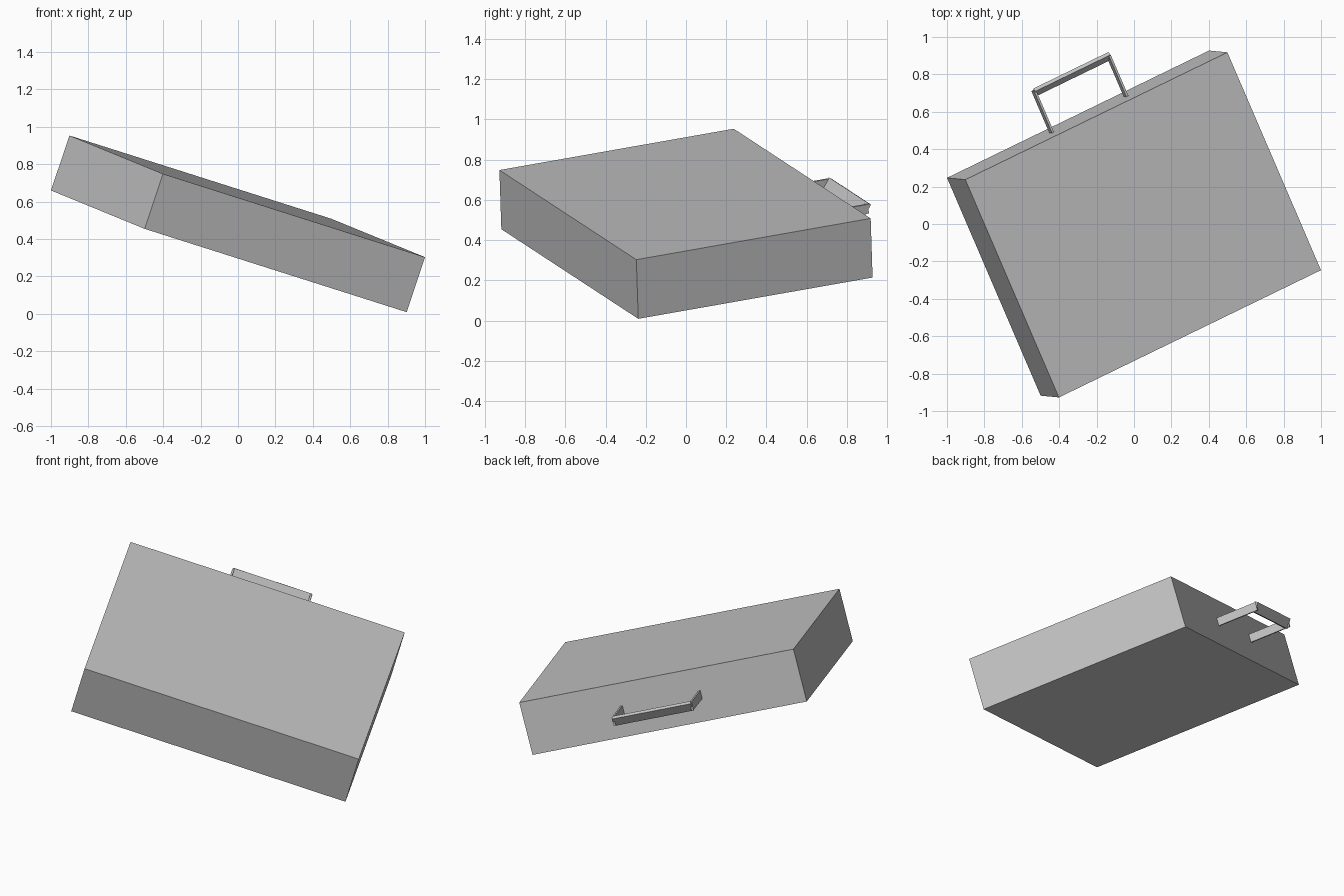
import bpy
from math import radians
from mathutils import Matrix, Vector

cube = bpy.data.objects.get("Cube")
if cube:
    bpy.data.objects.remove(cube, do_unlink=True)

# Single flat grey for the whole case
grey = bpy.data.materials.new("plain_grey")
grey.use_nodes = True
colour = (0.55, 0.55, 0.55, 1)
grey.diffuse_color = colour
grey.node_tree.nodes["Principled BSDF"].inputs["Base Color"].default_value = colour

# Tilted frame of the case: width, depth and thickness axes
width_axis = Vector((1.40, 0.68, -0.445)).normalized()
thick_axis = width_axis.cross(Vector((-0.50, 1.165, 0.205))).normalized()
depth_axis = thick_axis.cross(width_axis)
tilt = Matrix((width_axis, depth_axis, thick_axis)).transposed().to_4x4()
frame = Matrix.Translation((0, 0, 0.481)) @ tilt

WIDTH, DEPTH, THICK = 1.62, 1.284, 0.31
BACK = DEPTH / 2


def box(name, size, centre, lean=0):
    """Flat-sided box placed in the case's tilted frame."""
    bpy.ops.mesh.primitive_cube_add(size=1)
    obj = bpy.context.object
    obj.name = name
    obj.data.transform(Matrix.Diagonal((*size, 1)))
    obj.matrix_world = frame @ Matrix.Translation(centre) @ Matrix.Rotation(lean, 4, "X")
    obj.data.materials.append(grey)
    return obj


# Case body
box("case_body", (WIDTH, DEPTH, THICK), (0, 0, 0))

# Two thin arms reaching out from the back face
for side, x in (("right", -0.22), ("left", 0.24)):
    box(f"handle_arm_{side}", (0.012, 0.25, 0.048), (x, BACK + 0.12, 0))

# Flat grip across the arm ends, leaning outward at the top
box("handle_grip", (0.465, 0.02, 0.06), (0.01, BACK + 0.235, 0), radians(-35))
